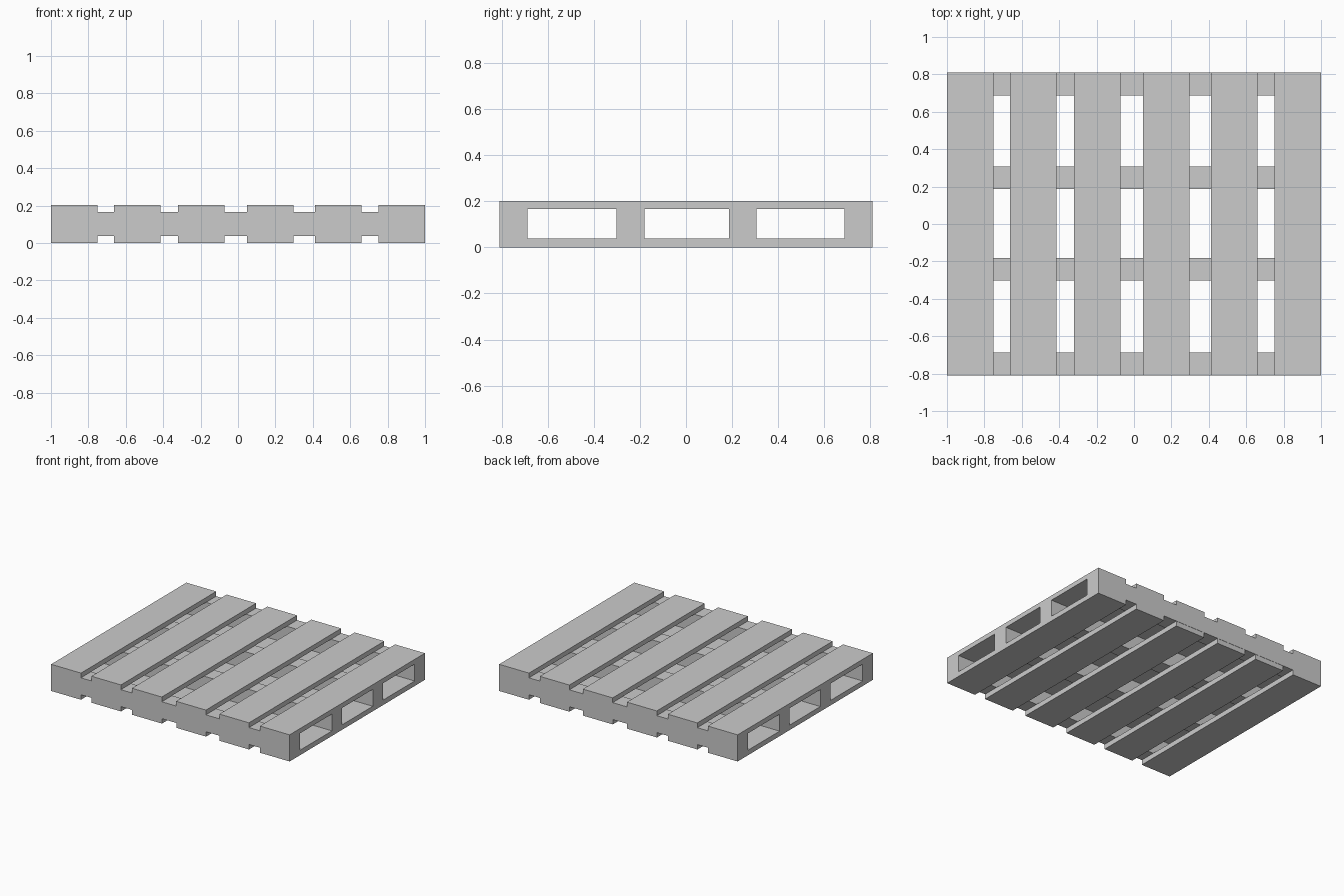
import bpy, bmesh
from mathutils import Vector

if "Cube" in bpy.data.objects:
    bpy.data.objects.remove(bpy.data.objects["Cube"])


def box(name, lo, hi):
    lo, hi = Vector(lo), Vector(hi)
    bm = bmesh.new()
    bmesh.ops.create_cube(bm, size=1)
    bmesh.ops.scale(bm, vec=hi - lo, verts=bm.verts)
    mesh = bpy.data.meshes.new(name)
    bm.to_mesh(mesh)
    bm.free()
    obj = bpy.data.objects.new(name, mesh)
    obj.location = (lo + hi) / 2
    bpy.context.collection.objects.link(obj)
    return obj


HALF_Y, HEIGHT = 0.81, 0.202
LOW, HIGH = 0.038, 0.166        # bottom and top of the stringers
BOARDS = [(-1, -0.75), (-0.662, -0.415), (-0.322, -0.072),
          (0.048, 0.298), (0.411, 0.659), (0.75, 1)]

# Deck boards on top and matching boards underneath
for i, (x0, x1) in enumerate(BOARDS):
    box(f"top_board_{i + 1}", (x0, -HALF_Y, HIGH), (x1, HALF_Y, HEIGHT))
    # Three of the lower boards stop a hair short of the stringer faces
    y = HALF_Y - (0.002 if i in (1, 2, 3) else 0)
    box(f"bottom_board_{i + 1}", (x0, -y, 0), (x1, y, LOW))

# Stringers running the full width between the boards
for i, (y0, y1) in enumerate([(-0.81, -0.688), (-0.302, -0.181),
                              (0.186, 0.307), (0.688, 0.81)]):
    box(f"stringer_{i + 1}", (-1, y0, LOW), (1, y1, HIGH))
